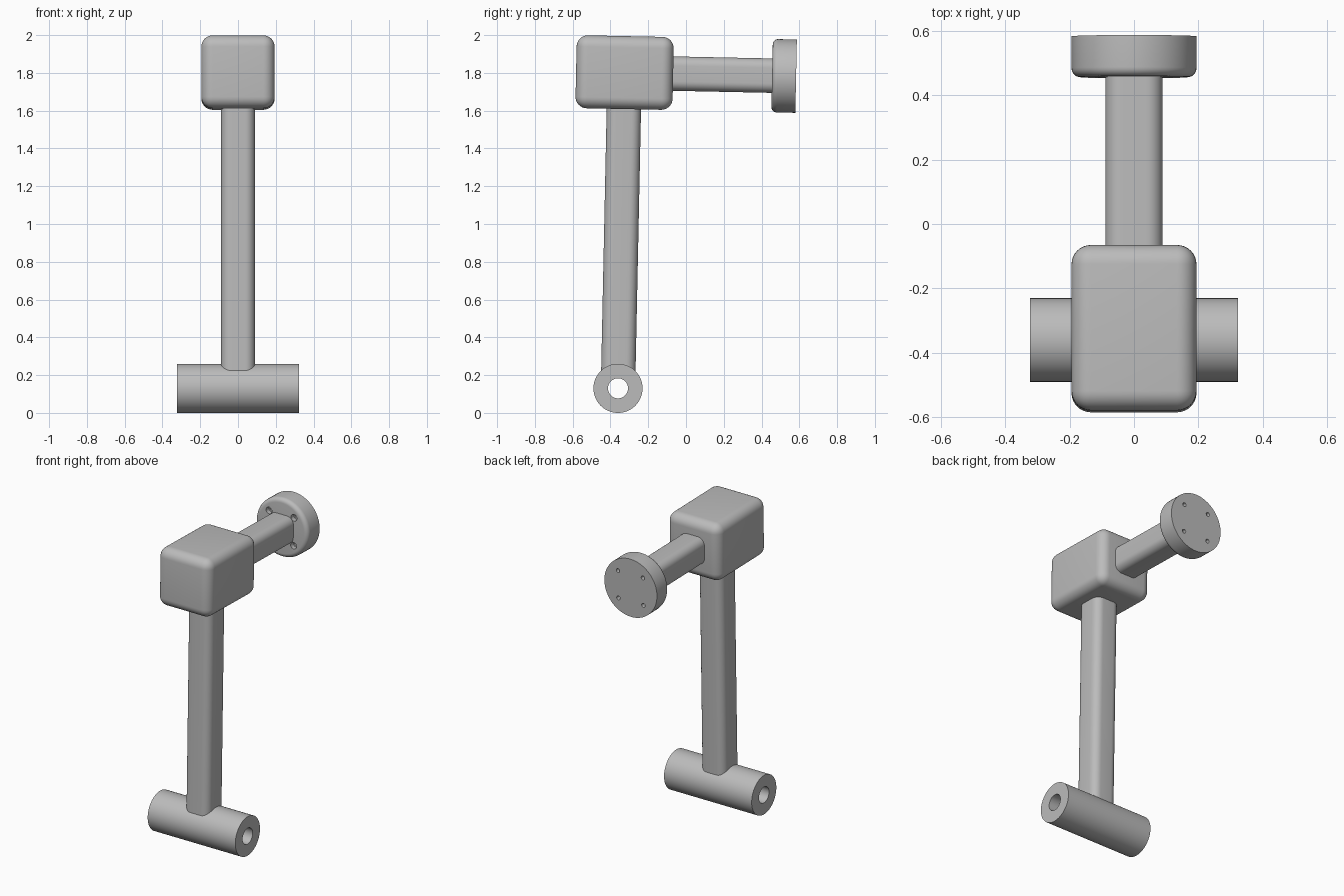
import bpy, bmesh, math
from mathutils import Matrix, Vector

if "Cube" in bpy.data.objects:
    bpy.data.objects.remove(bpy.data.objects["Cube"], do_unlink=True)

GREY = (0.5, 0.5, 0.5, 1)
grey = bpy.data.materials.new("plain grey")
grey.use_nodes = True
grey.diffuse_color = GREY
grey.node_tree.nodes["Principled BSDF"].inputs["Base Color"].default_value = GREY

# Whole assembly leans back slightly about the pivot axis
FRAME = Matrix.Translation((0, -0.36, 0.13)) @ Matrix.Rotation(math.radians(-1.2), 4, 'X')
HEAD_Z = 1.672
TO_X = Matrix.Rotation(math.pi / 2, 4, 'Y')
TO_Y = Matrix.Rotation(-math.pi / 2, 4, 'X')


def finish(name, bm):
    bmesh.ops.recalc_face_normals(bm, faces=bm.faces)
    mesh = bpy.data.meshes.new(name)
    bm.to_mesh(mesh)
    bm.free()
    mesh.materials.append(grey)
    mesh.shade_smooth()
    mesh.set_sharp_from_angle(angle=math.radians(30))
    obj = bpy.data.objects.new(name, mesh)
    obj.matrix_world = FRAME
    bpy.context.collection.objects.link(obj)
    return obj


def lathe(bm, profile, matrix, segments, closed=False):
    """Revolve (radius, height) points about z, then place with matrix."""
    rings = []
    for r, h in profile:
        angles = [2 * math.pi * i / segments for i in range(segments)]
        rings.append([bm.verts.new(matrix @ Vector((r * math.cos(a), r * math.sin(a), h)))
                      for a in angles])
    pairs = list(zip(rings, rings[1:]))
    if closed:
        pairs.append((rings[-1], rings[0]))
    for a, b in pairs:
        for i in range(segments):
            j = (i + 1) % segments
            bm.faces.new((a[i], a[j], b[j], b[i]))
    bmesh.ops.remove_doubles(bm, verts=bm.verts, dist=0.00001)


def rounded_box(name, low, high, radius, axis=None):
    """Box between two corners; rounds all edges or only those along one axis."""
    bm = bmesh.new()
    low, high = Vector(low), Vector(high)
    bmesh.ops.create_cube(bm, size=1)
    bmesh.ops.scale(bm, vec=high - low, verts=bm.verts)
    bmesh.ops.translate(bm, vec=(low + high) / 2, verts=bm.verts)
    edges = [e for e in bm.edges if axis is None
             or abs((e.verts[0].co - e.verts[1].co).normalized()[axis]) > 0.9]
    bmesh.ops.bevel(bm, geom=edges, offset=radius, segments=8, profile=0.5, affect='EDGES')
    return finish(name, bm)


# Hollow pivot tube
bm = bmesh.new()
half = 0.323
lathe(bm, [(0.13, -half), (0.13, half), (0.053, half), (0.053, -half)], TO_X, 64, closed=True)
finish("pivot_tube", bm)

# Upright column, head block and rear arm
rounded_box("column", (-0.089, -0.091, 0.088), (0.089, 0.091, HEAD_Z - 0.15), 0.05, axis=2)
rounded_box("head_block", (-0.194, -0.257, HEAD_Z - 0.193),
            (0.194, 0.257, HEAD_Z + 0.193), 0.06)
rounded_box("arm", (-0.089, 0.2, HEAD_Z - 0.091), (0.089, 0.79, HEAD_Z + 0.091), 0.05, axis=1)

# Mounting flange with a rounded inner rim
R, T, F = 0.194, 0.127, 0.028
START = 0.781
arc = [(R - F + F * math.sin(a), F - F * math.cos(a))
       for a in (math.pi / 2 * i / 6 for i in range(7))]
place = Matrix.Translation((0, START, HEAD_Z)) @ TO_Y
bm = bmesh.new()
lathe(bm, [(0, 0)] + arc + [(R, T), (0, T)], place, 64)
flange = finish("mounting_flange", bm)

# Four counterbored bolt holes
bm = bmesh.new()
for sx in (-1, 1):
    for sy in (-1, 1):
        lathe(bm, [(0, -0.02), (0.022, -0.02), (0.022, 0.03), (0.013, 0.03),
                   (0.013, T + 0.02), (0, T + 0.02)],
              place @ Matrix.Translation((sx * 0.092, sy * 0.092, 0)), 20)
cutter = finish("bolt_hole_cutter", bm)
cutter.hide_render = True
cut = flange.modifiers.new("bolt holes", 'BOOLEAN')
cut.operation = 'DIFFERENCE'
cut.solver = 'EXACT'
cut.object = cutter
bpy.context.view_layer.update()
drilled = bpy.data.meshes.new_from_object(
    flange.evaluated_get(bpy.context.evaluated_depsgraph_get()))
flange.modifiers.clear()
flange.data = drilled
drilled.shade_smooth()
drilled.set_sharp_from_angle(angle=math.radians(30))
bpy.data.objects.remove(cutter, do_unlink=True)
